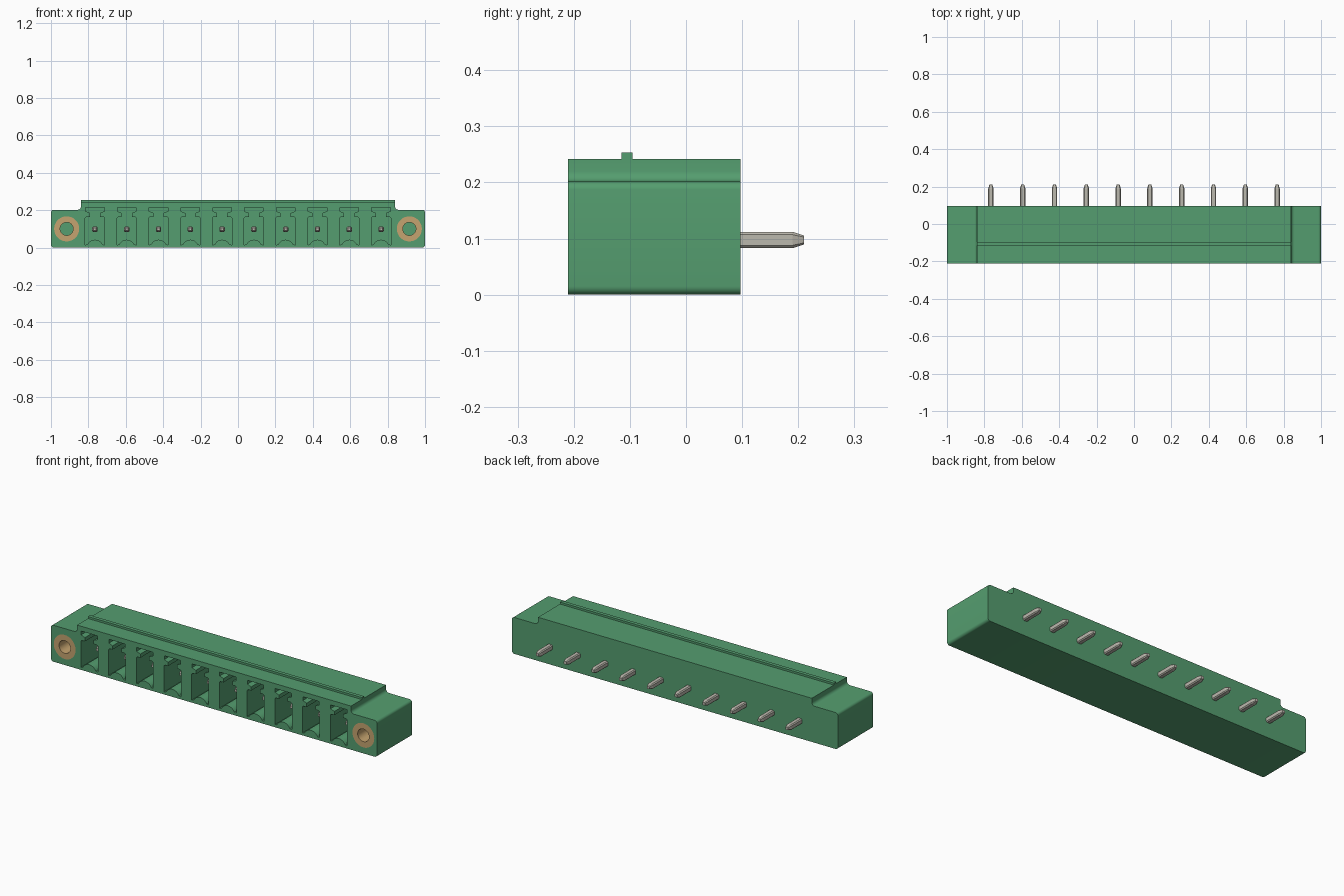
import bpy, bmesh, math

cube = bpy.data.objects.get("Cube")
if cube:
    bpy.data.objects.remove(cube, do_unlink=True)

FRONT, BACK = -0.21, 0.097
PITCH, COUNT, PIN_Z = 0.17, 10, 0.0975
EAR_X, EAR_Z = 0.916, 0.1


def material(name, rgb):
    m = bpy.data.materials.new(name)
    m.use_nodes = True
    m.diffuse_color = (*rgb, 1)
    m.node_tree.nodes["Principled BSDF"].inputs["Base Color"].default_value = (*rgb, 1)
    return m


green = material("housing green", (0.09, 0.34, 0.16))
brass = material("brass", (0.56, 0.37, 0.16))
metal = material("tinned metal", (0.5, 0.48, 0.42))


def arc(cx, cz, r, start, end, steps=6):
    angles = [math.radians(start + (end - start) * i / steps) for i in range(steps + 1)]
    return [(cx + r * math.cos(a), cz + r * math.sin(a)) for a in angles]


def loft(bm, sections):
    """Skin a list of (y, [(x, z), ...]) sections and cap both ends."""
    rings = [[bm.verts.new((x, y, z)) for x, z in pts] for y, pts in sections]
    for a, b in zip(rings, rings[1:]):
        for i in range(len(a)):
            j = (i + 1) % len(a)
            bm.faces.new((a[i], a[j], b[j], b[i]))
    bm.faces.new(rings[0])
    bm.faces.new(rings[-1])


def finish(bm, name, mat):
    bmesh.ops.recalc_face_normals(bm, faces=bm.faces)
    mesh = bpy.data.meshes.new(name)
    bm.to_mesh(mesh)
    bm.free()
    mesh.materials.append(mat)
    obj = bpy.data.objects.new(name, mesh)
    bpy.context.collection.objects.link(obj)
    return obj


def select(obj):
    bpy.ops.object.select_all(action='DESELECT')
    obj.select_set(True)
    bpy.context.view_layer.objects.active = obj


def smooth(obj):
    select(obj)
    bpy.ops.object.shade_smooth_by_angle(angle=math.radians(30))


def mirrored(half):
    return half + [(-x, z) for x, z in reversed(half)]


# Housing: stepped outline with rounded ears, run front to back
outline = mirrored(
    arc(0.985, 0.015, 0.015, -90, 0)
    + arc(0.985, 0.187, 0.015, 0, 90)
    + arc(0.858, 0.22, 0.018, 270, 180)
    + [(0.84, 0.242)])
bm = bmesh.new()
loft(bm, [(FRONT, outline), (BACK, outline)])
housing = finish(bm, "housing", green)

# Cutter: keyed contact cells and the two threaded bores
hump = arc(0, -0.002, 0.044, 25, 90, 7)
cell = [(x, z) for x, z in reversed(hump)] + [
    (0.052, 0.014), (0.052, 0.158), (0.046, 0.164), (0.027, 0.164),
    (0.027, 0.185), (0.05, 0.194), (0.05, 0.215)]
cell = mirrored(cell[1:]) + [cell[0]]
pin_xs = [(i - (COUNT - 1) / 2) * PITCH for i in range(COUNT)]
bm = bmesh.new()
for px in pin_xs:
    pts = [(px + x, z) for x, z in cell]
    loft(bm, [(FRONT - 0.05, pts), (0.03, pts)])
for side in (-1, 1):
    pts = arc(side * EAR_X, EAR_Z, 0.067, 0, 360, 40)[:-1]
    loft(bm, [(FRONT - 0.05, pts), (0.0, pts)])
cutter = finish(bm, "cell_cutter", green)
cutter.hide_render = True

cut = housing.modifiers.new("cells", 'BOOLEAN')
cut.operation = 'DIFFERENCE'
cut.solver = 'EXACT'
cut.object = cutter
select(housing)
bpy.ops.object.modifier_apply(modifier=cut.name)
bpy.data.objects.remove(cutter, do_unlink=True)
smooth(housing)

# Locking ridge along the top
ridge = [(-0.84, 0.236), (0.84, 0.236), (0.84, 0.253), (-0.84, 0.253)]
bm = bmesh.new()
loft(bm, [(-0.115, ridge), (-0.095, ridge)])
finish(bm, "locking_ridge", green)

# Brass sleeves in the ears
for side, label in ((1, "left"), (-1, "right")):
    bm = bmesh.new()
    rings = []
    for r, y in ((0.067, FRONT), (0.035, FRONT), (0.035, 0.0), (0.067, 0.0)):
        pts = arc(side * EAR_X, EAR_Z, r, 0, 360, 40)[:-1]
        rings.append([bm.verts.new((x, y, z)) for x, z in pts])
    for k, a in enumerate(rings):
        b = rings[(k + 1) % len(rings)]
        for i in range(len(a)):
            j = (i + 1) % len(a)
            bm.faces.new((a[i], a[j], b[j], b[i]))
    smooth(finish(bm, label + "_brass_sleeve", brass))


# Contact pins: chamfered square bars with tapered tips
def bar(px, h):
    c = h * 0.65
    return [(px + x, PIN_Z + z) for x, z in (
        (h, -c), (h, c), (c, h), (-c, h), (-h, c), (-h, -c), (-c, -h), (c, -h))]


for n, px in enumerate(pin_xs):
    bm = bmesh.new()
    loft(bm, [(-0.14, bar(px, 0.007)), (-0.12, bar(px, 0.0145)),
              (0.19, bar(px, 0.0145)), (0.21, bar(px, 0.008))])
    finish(bm, "contact_pin_%d" % (n + 1), metal)
